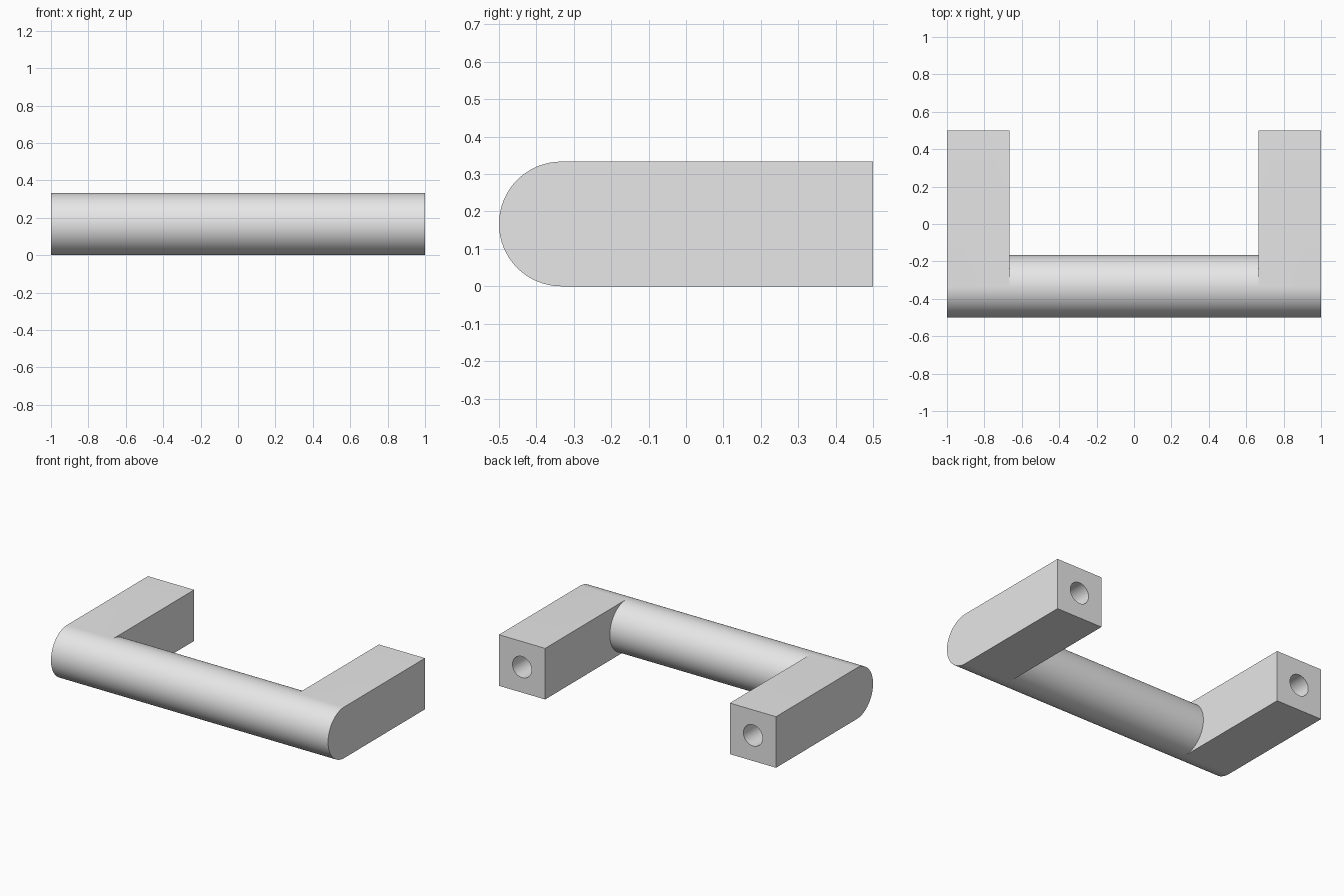
import bpy, bmesh, math
from mathutils import Matrix

if "Cube" in bpy.data.objects:
    bpy.data.objects.remove(bpy.data.objects["Cube"])

R = 1 / 6            # bar radius, also half the post height
INNER = 2 / 3        # inner side of the posts
BAR_Y, BACK = -1 / 3, 0.5
HALF = 32            # segments in half a circle
HOLE_R, HOLE_DEPTH = 0.069, 0.4

metal = bpy.data.materials.new("grey metal")
metal.use_nodes = True
metal.diffuse_color = (0.8, 0.8, 0.8, 1)
metal.node_tree.nodes["Principled BSDF"].inputs["Base Color"].default_value = (0.8, 0.8, 0.8, 1)


def make_object(name, bm):
    bmesh.ops.recalc_face_normals(bm, faces=bm.faces)
    mesh = bpy.data.meshes.new(name)
    bm.to_mesh(mesh)
    bm.free()
    mesh.materials.append(metal)
    obj = bpy.data.objects.new(name, mesh)
    bpy.context.collection.objects.link(obj)
    return obj


def arc(bm, x, side):
    """Half circle from top to bottom, bulging to side (-1 front, 1 back)."""
    angles = [math.pi * i / HALF for i in range(HALF + 1)]
    return [bm.verts.new((x, BAR_Y + side * R * math.sin(a), R + R * math.cos(a))) for a in angles]


def skin(bm, a, b):
    for i in range(len(a) - 1):
        bm.faces.new((a[i], a[i + 1], b[i + 1], b[i]))


# Handle: round grip bar flowing into a square post at each end
bm = bmesh.new()
fronts, backs = {}, {}
for s in (-1, 1):
    outer = arc(bm, s, -1)
    front = arc(bm, s * INNER, -1)
    back = arc(bm, s * INNER, 1)
    # the half circles share their top and bottom points
    for i in (0, -1):
        bm.verts.remove(back[i])
        back[i] = front[i]
    o_top, i_top = [bm.verts.new((x, BACK, 2 * R)) for x in (s, s * INNER)]
    o_low, i_low = [bm.verts.new((x, BACK, 0)) for x in (s, s * INNER)]
    skin(bm, outer, front)
    bm.faces.new(outer + [o_low, o_top])
    bm.faces.new(back + [i_low, i_top])
    bm.faces.new((outer[0], front[0], i_top, o_top))
    bm.faces.new((outer[-1], front[-1], i_low, o_low))
    bm.faces.new((o_top, i_top, i_low, o_low))
    fronts[s], backs[s] = front, back
skin(bm, fronts[-1], fronts[1])
skin(bm, backs[-1], backs[1])
handle = make_object("handle", bm)

# Blind screw holes in the back ends of the posts
bm = bmesh.new()
for s in (-1, 1):
    place = Matrix.Translation((s * (1 + INNER) / 2, BACK, R)) @ Matrix.Rotation(math.pi / 2, 4, "X")
    bmesh.ops.create_cone(bm, cap_ends=True, segments=40, radius1=HOLE_R, radius2=HOLE_R,
                          depth=2 * HOLE_DEPTH, matrix=place)
cutter = make_object("screw_hole_cutter", bm)
cutter.hide_render = True

cut = handle.modifiers.new("screw holes", "BOOLEAN")
cut.operation, cut.solver, cut.object = "DIFFERENCE", "EXACT", cutter
bpy.ops.object.select_all(action="DESELECT")
bpy.context.view_layer.objects.active = handle
handle.select_set(True)
bpy.ops.object.modifier_apply(modifier=cut.name)
bpy.data.objects.remove(cutter)
bpy.ops.object.shade_smooth_by_angle(angle=math.radians(30))
